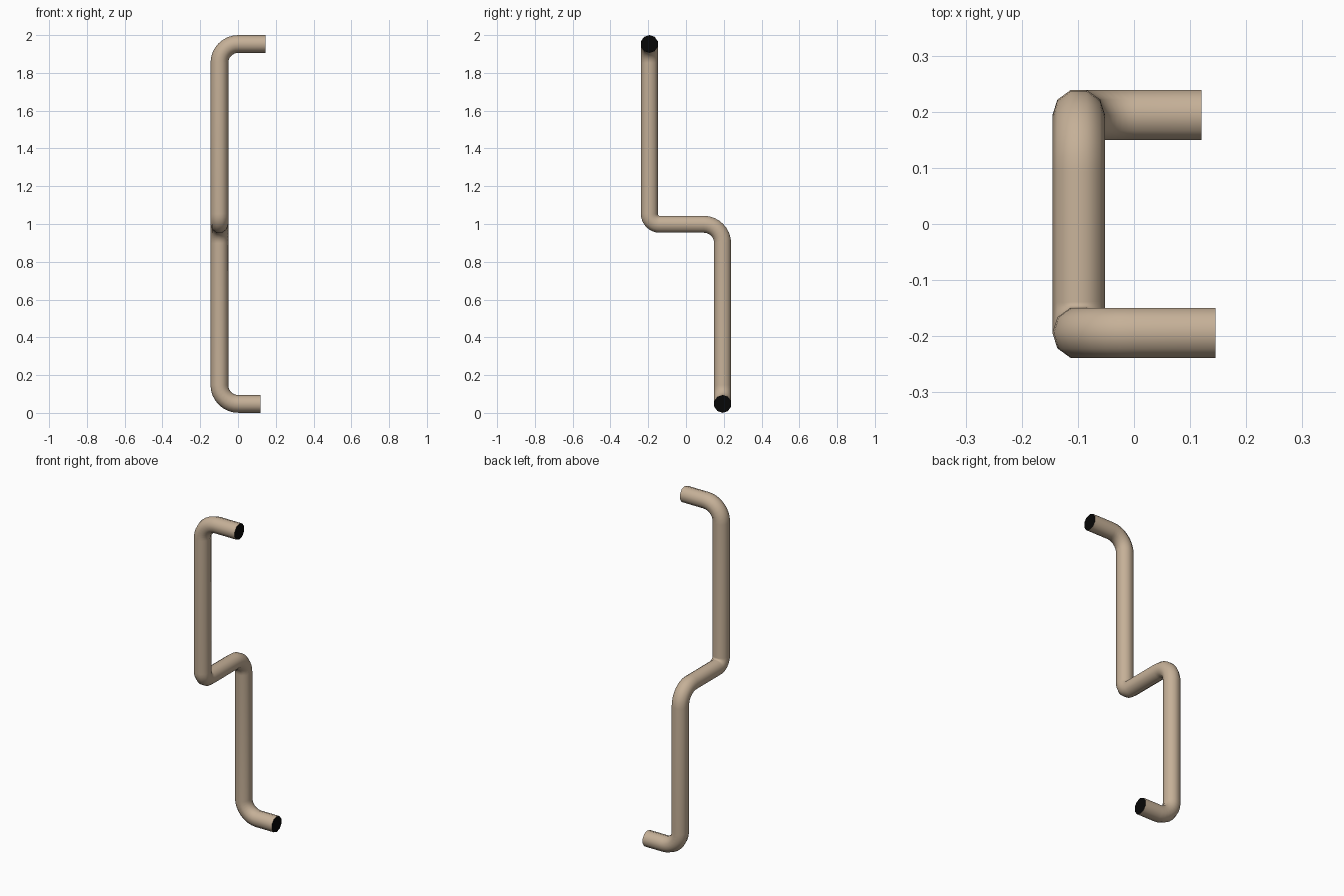
import bpy, bmesh, math
from mathutils import Vector

if "Cube" in bpy.data.objects:
    bpy.data.objects.remove(bpy.data.objects["Cube"])

SIDES, RADIUS, STEPS = 10, 0.047, 8
X, Y = -0.0985, 0.194

# pipe centre line: corner point and bend radius
corners = [
    (Vector((0.145, -Y, 1.953)), 0),
    (Vector((X, -Y, 1.953)), 0.10),
    (Vector((X, -Y, 0.9985)), 0.055),
    (Vector((X, Y, 0.9985)), 0.10),
    (Vector((X, Y, 0.0475)), 0.10),
    (Vector((0.12, Y, 0.0475)), 0),
]


def centre_line(corners):
    """Return (point, tangent) pairs with every right-angle corner rounded."""
    first = (corners[1][0] - corners[0][0]).normalized()
    path = [(corners[0][0], first)]
    for (a, _), (b, r), (c, _) in zip(corners, corners[1:], corners[2:]):
        d1, d2 = (b - a).normalized(), (c - b).normalized()
        centre = b - d1 * r + d2 * r
        for i in range(STEPS + 1):
            t = math.pi / 2 * i / STEPS
            point = centre - d2 * r * math.cos(t) + d1 * r * math.sin(t)
            path.append((point, d1 * math.cos(t) + d2 * math.sin(t)))
    path.append((corners[-1][0], path[-1][1]))
    return path


# sweep a ten-sided tube along the path
bm = bmesh.new()
rings = []
up, last = Vector((0, 0, 1)), None
for point, tangent in centre_line(corners):
    if last is not None:
        up = last.rotation_difference(tangent) @ up
    last = tangent
    side = tangent.cross(up)
    rings.append([
        bm.verts.new(point + RADIUS * (up * math.cos(a) + side * math.sin(a)))
        for a in (2 * math.pi * k / SIDES for k in range(SIDES))])
for r1, r2 in zip(rings, rings[1:]):
    for k in range(SIDES):
        n = (k + 1) % SIDES
        bm.faces.new((r1[k], r1[n], r2[n], r2[k])).smooth = True

# flat black end caps, on their own vertices so the rim stays sharp
for ring in (rings[0][::-1], rings[-1]):
    cap = bm.faces.new([bm.verts.new(v.co) for v in ring])
    cap.material_index = 1

mesh = bpy.data.meshes.new("bent_pipe")
bm.to_mesh(mesh)
bm.free()

# tan pipe, black ends
for name, colour in (("warm tan", (0.56, 0.435, 0.312, 1)),
                     ("black", (0.002, 0.002, 0.002, 1))):
    material = bpy.data.materials.new(name)
    material.diffuse_color = colour
    material.use_nodes = True
    material.node_tree.nodes["Principled BSDF"].inputs["Base Color"].default_value = material.diffuse_color
    mesh.materials.append(material)
pipe = bpy.data.objects.new("bent_pipe", mesh)
bpy.context.collection.objects.link(pipe)
